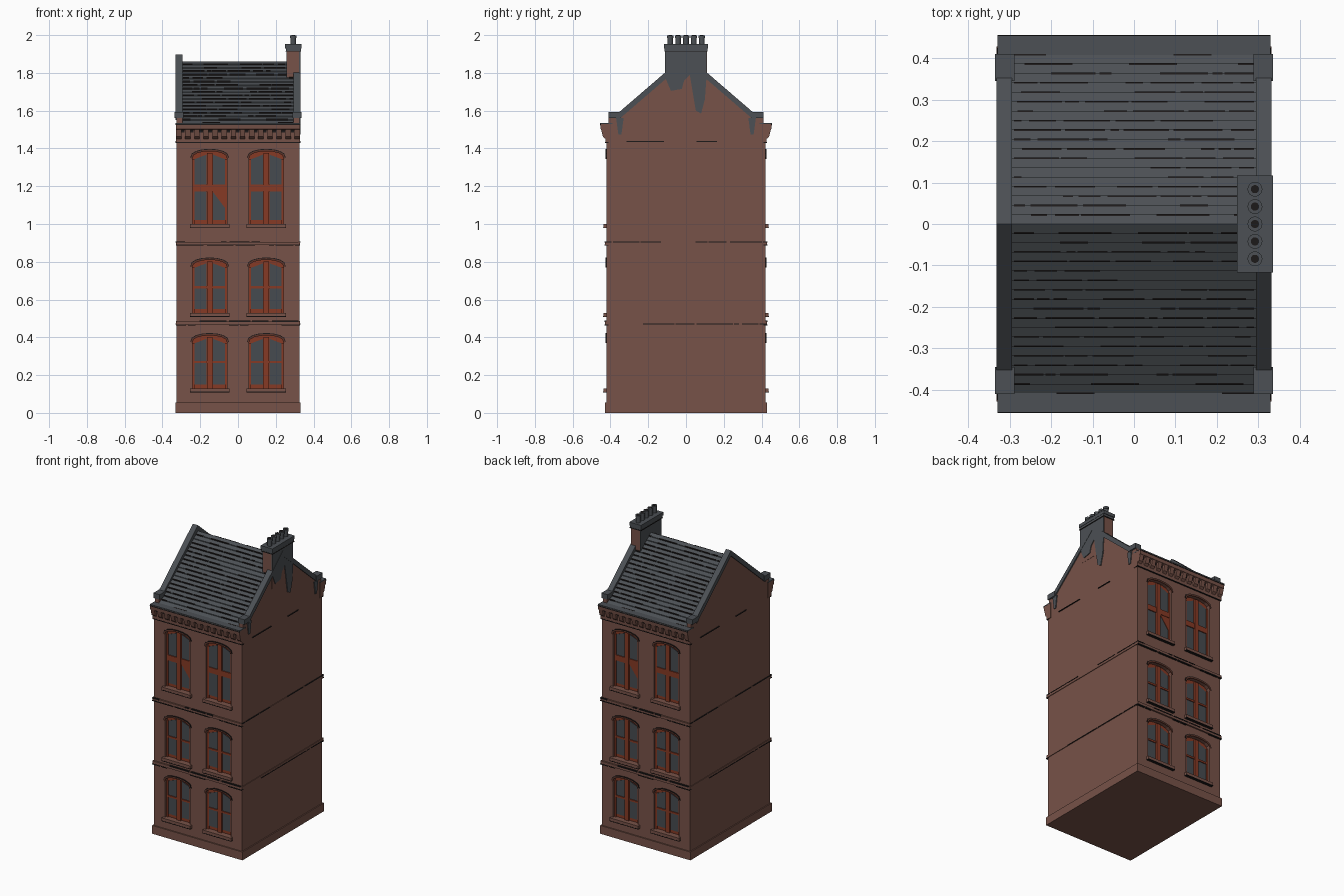
import bpy, bmesh, math, random
from mathutils import Matrix, Vector

if "Cube" in bpy.data.objects:
    bpy.data.objects.remove(bpy.data.objects["Cube"])
random.seed(4)

def mat(name, rgb):
    m = bpy.data.materials.new(name)
    m.diffuse_color = (*rgb, 1)
    m.use_nodes = True
    m.node_tree.nodes["Principled BSDF"].inputs["Base Color"].default_value = m.diffuse_color
    return m

BRICK = mat("brown_brick", (0.185, 0.085, 0.065))
DARKBRICK = mat("dark_red_brick", (0.11, 0.036, 0.024))
SLATE = mat("slate", (0.072, 0.080, 0.089))
GLASS = mat("window_glass", (0.062, 0.070, 0.080))
RED = mat("red_paint", (0.24, 0.042, 0.018))
LINE = mat("dark_joint", (0.012, 0.010, 0.010))

def prism(pts, axis, a, b):
    return (pts, axis, a, b)

def box(x0, x1, y0, y1, z0, z1):
    return prism([(x0, y0), (x1, y0), (x1, y1), (x0, y1)], 'z', z0, z1)

def part(name, material, solids, both=False):
    """One object from extruded profiles; both=True repeats them turned to the rear."""
    bm = bmesh.new()
    place = {'x': lambda p, t: (t, p[0], p[1]),
             'y': lambda p, t: (p[0], t, p[1]),
             'z': lambda p, t: (p[0], p[1], t)}
    for pts, axis, a, b in solids:
        lo = [bm.verts.new(place[axis](p, a)) for p in pts]
        hi = [bm.verts.new(place[axis](p, b)) for p in pts]
        bm.faces.new(lo)
        bm.faces.new(hi)
        n = len(pts)
        for i in range(n):
            j = (i + 1) % n
            bm.faces.new((lo[i], lo[j], hi[j], hi[i]))
    if both:
        dup = bmesh.ops.duplicate(bm, geom=bm.verts[:] + bm.edges[:] + bm.faces[:])
        bmesh.ops.rotate(bm, verts=[g for g in dup["geom"] if isinstance(g, bmesh.types.BMVert)],
                         cent=(0, 0, 0), matrix=Matrix.Rotation(math.pi, 3, 'Z'))
    bmesh.ops.recalc_face_normals(bm, faces=bm.faces[:])
    me = bpy.data.meshes.new(name)
    bm.to_mesh(me)
    bm.free()
    me.materials.append(material)
    ob = bpy.data.objects.new(name, me)
    bpy.context.collection.objects.link(ob)
    return ob

def arch(cx, z0, z1, w, rise=0.04, n=8):
    top = [(cx + w * math.cos(math.pi * i / n),
            z1 - rise + rise * math.sin(math.pi * i / n) ** 0.8) for i in range(1, n)]
    return [(cx - w, z0), (cx + w, z0), (cx + w, z1 - rise)] + top + [(cx - w, z1 - rise)]

def dashes(x0, x1, fill, longest):
    """Random broken runs along a line."""
    out, x = [], x0
    while x < x1 - 0.01:
        e = min(x1, x + random.uniform(0.02, longest))
        if random.random() < fill:
            out.append((x, e))
        x = e + random.uniform(0.004, 0.02)
    return out

# Main walls, with window openings cut front and back
W, D = 0.325, 0.42
body = part("brick_walls", BRICK, [prism(
    [(-D, 0), (D, 0), (D, 1.51), (0, 1.84), (-D, 1.51)], 'x', -W, W)])
rows = [(0.13, 0.41, 0.27, 0.012), (0.53, 0.81, 0.665, 0.012), (1.0, 1.385, 1.19, 0.036)]
wins = [(cx, *r) for cx in (-0.15, 0.15) for r in rows]
cutter = part("window_cutter", BRICK,
              [prism(arch(c, a, b, 0.092), 'y', -0.5, -0.395) for c, a, b, m, t in wins], True)
cutter.hide_render = True
mod = body.modifiers.new("openings", 'BOOLEAN')
mod.operation, mod.object, mod.solver = 'DIFFERENCE', cutter, 'EXACT'
bpy.context.view_layer.objects.active = body
bpy.ops.object.modifier_apply(modifier=mod.name)
bpy.data.objects.remove(cutter)

# Windows: painted panel, glass panes, bars, sill and arched head
panels, panes, bars, sills, heads, edges = [], [], [], [], [], []
for c, a, b, m, t in wins:
    panels.append(prism(arch(c, a, b, 0.092), 'y', -0.399, -0.39))
    for s in (-1, 1):
        xi, xo = c + s * 0.018, c + s * 0.08
        panes.append(prism([(xi, a + 0.02), (xo, a + 0.02), (xo, m - t / 2), (xi, m - t / 2)],
                           'y', -0.402, -0.397))
        panes.append(prism([(xi, m + t / 2), (xo, m + t / 2), (xo, b - 0.042), (xi, b - 0.018)],
                           'y', -0.402, -0.397))
        bars.append(box(c + s * 0.086 - 0.006, c + s * 0.086 + 0.006, -0.407, -0.395, a, b - 0.04))
    bars += [box(c - 0.015, c + 0.015, -0.41, -0.395, a, b - 0.008),
             box(c - 0.088, c + 0.088, -0.408, -0.395, m - t / 2, m + t / 2)]
    sills.append(box(c - 0.105, c + 0.105, -0.438, -0.395, a - 0.02, a))
    edges.append(box(c - 0.105, c + 0.105, -0.439, -0.40, a - 0.022, a - 0.018))
    inner, outer = arch(c, a, b, 0.092)[2:], arch(c, a, b + 0.009, 0.1, 0.045)[2:]
    edge = arch(c, a, b + 0.013, 0.103, 0.047)[2:]
    for i in range(len(inner) - 1):
        heads.append(prism([inner[i], inner[i + 1], outer[i + 1], outer[i]], 'y', -0.426, -0.415))
        edges.append(prism([outer[i], outer[i + 1], edge[i + 1], edge[i]], 'y', -0.425, -0.415))
# Torn blind in the upper window
bars.append(prism([(-0.14, 1.18), (-0.065, 1.18), (-0.065, 1.08)], 'y', -0.405, -0.40))
part("window_panels", RED, panels, True)
part("window_panes", GLASS, panes, True)
part("window_bars", RED, bars, True)
part("window_sills", BRICK, sills, True)
part("window_heads", DARKBRICK, heads, True)
part("window_edge_lines", LINE, edges, True)

# Plinth and string courses, with broken dark joints
part("plinth", BRICK, [box(-0.332, 0.332, -0.428, 0.428, 0, 0.055)])
part("string_courses", BRICK, [box(-0.329, 0.329, -0.43, 0.43, z, z + 0.018)
                               for z in (0.468, 0.888)])
joints = []
for z in (0.466, 0.485, 0.888, 0.904):
    joints += [box(p, q, -0.432, -0.41, z - 0.003, z + 0.003) for p, q in dashes(-0.329, 0.329, 0.7, 0.16)]
for z in (0.47, 0.905, 1.437):
    joints += [box(0.32, 0.331, p, q, z - 0.002, z + 0.002) for p, q in dashes(-0.425, 0.425, 0.5, 0.2)]
part("course_joints", LINE, joints, True)

# Bracketed cornice with lead capping
part("cornice", BRICK, [
    prism([(-0.39, 1.43), (-0.426, 1.43), (-0.429, 1.497), (-0.452, 1.502), (-0.455, 1.53), (-0.39, 1.53)],
          'x', -0.329, 0.329)], True)
bracket = [(-0.42, 1.445), (-0.44, 1.462), (-0.45, 1.503), (-0.42, 1.503)]
xs = [-0.314 + 0.628 * i / 13 for i in range(14)]
part("cornice_brackets", BRICK, [prism(bracket, 'x', x - 0.014, x + 0.014) for x in xs], True)
part("cornice_lines", LINE,
     [box(-0.33, 0.33, -0.4275, -0.41, 1.428, 1.433), box(-0.33, 0.33, -0.4565, -0.45, 1.524, 1.529)]
     + [box(x + 0.014, x + 0.031, -0.431, -0.42, 1.485, 1.5) for x in xs[:-1]], True)
part("cornice_capping", SLATE, [box(-0.33, 0.33, -0.455, -0.39, 1.53, 1.536)], True)

# Stepped slate roof with broken dark course lines
N, EAVE, RIDGE = 18, 1.53, 1.86
half, lines = [], []
for i in range(N):
    y, y2 = -0.41 * (1 - i / N), -0.41 * (1 - (i + 1) / N)
    z, z2 = EAVE + (RIDGE - EAVE) * i / N, EAVE + (RIDGE - EAVE) * (i + 1) / N
    half += [(y, z + 0.005), (y2, z2)]
    for p, q in dashes(-0.29, 0.29, 0.75, 0.13):
        lines.append(prism([(y - 0.001, z), (y - 0.001, z + 0.0065), (y + 0.003, z + 0.009),
                            (y + 0.003, z)], 'x', p, q))
part("slate_roof", SLATE, [prism([(0, 1.5), (-0.41, 1.5)] + half, 'x', -0.298, 0.298)], True)
part("slate_course_lines", LINE, lines, True)

# Raised gable ends with coping and kneelers
gables, copings = [], []
for s in (-1, 1):
    a, b = sorted((s * 0.295, s * W))
    gables.append(prism([(-0.395, 1.5), (0.395, 1.5), (0.395, 1.525), (0, 1.862), (-0.395, 1.525)], 'x', a, b))
    gables += [box(a, b, t - 0.035, t + 0.035, 1.5, 1.562) for t in (-0.375, 0.375)]
    c, d = sorted((s * 0.294, s * 0.332))
    copings.append(prism([(-0.36, 1.55), (0, 1.86), (0.36, 1.55), (0.36, 1.587), (0, 1.897),
                          (-0.36, 1.587)], 'x', c, d))
    c, d = sorted((s * 0.289, s * 0.335))
    copings += [box(c, d, t - 0.033, t + 0.033, 1.56, 1.593) for t in (-0.378, 0.378)]
part("gable_ends", BRICK, gables)
part("gable_copings", SLATE, copings)

# Chimney stack, soot stains, cap and pots
part("chimney_stack", BRICK, [box(0.26, 0.326, -0.11, 0.11, 1.68, 1.92)])
soot = [(-0.112, 1.925), (0.108, 1.925), (0.108, 1.77), (0.1, 1.66), (0.08, 1.585), (0.052, 1.60),
        (0.035, 1.70), (0.02, 1.79), (-0.01, 1.76), (-0.022, 1.715), (-0.08, 1.705), (-0.112, 1.78)]
drips = [[(t - 0.02, 1.56), (t + 0.02, 1.56), (t + 0.008, 1.475), (t - 0.008, 1.475)]
         for t in (-0.35, 0.35)]
part("soot_stains", SLATE, [prism(p, 'x', 0.324, 0.3305) for p in [soot] + drips]
     + [box(0.257, 0.262, -0.11, 0.11, 1.72, 1.92)])
part("chimney_cap", SLATE, [box(0.253, 0.333, -0.113, 0.113, 1.915, 1.93),
                            box(0.249, 0.335, -0.117, 0.117, 1.93, 1.952)])
part("chimney_cap_line", LINE, [box(0.251, 0.3345, -0.115, 0.115, 1.912, 1.917)])

def ring(cy, r):
    return [(0.292 + r * math.cos(math.tau * i / 14), cy + r * math.sin(math.tau * i / 14))
            for i in range(14)]

ys = [-0.084, -0.042, 0, 0.042, 0.084]
pots = part("chimney_pots", SLATE, [prism(ring(y, 0.015), 'z', 1.95, 1.99) for y in ys]
            + [prism(ring(y, 0.018), 'z', 1.985, 1.999) for y in ys])
part("pot_openings", LINE, [prism(ring(y, 0.010), 'z', 1.995, 2.0) for y in ys])
bpy.ops.object.select_all(action='DESELECT')
pots.select_set(True)
bpy.context.view_layer.objects.active = pots
bpy.ops.object.shade_smooth_by_angle()
